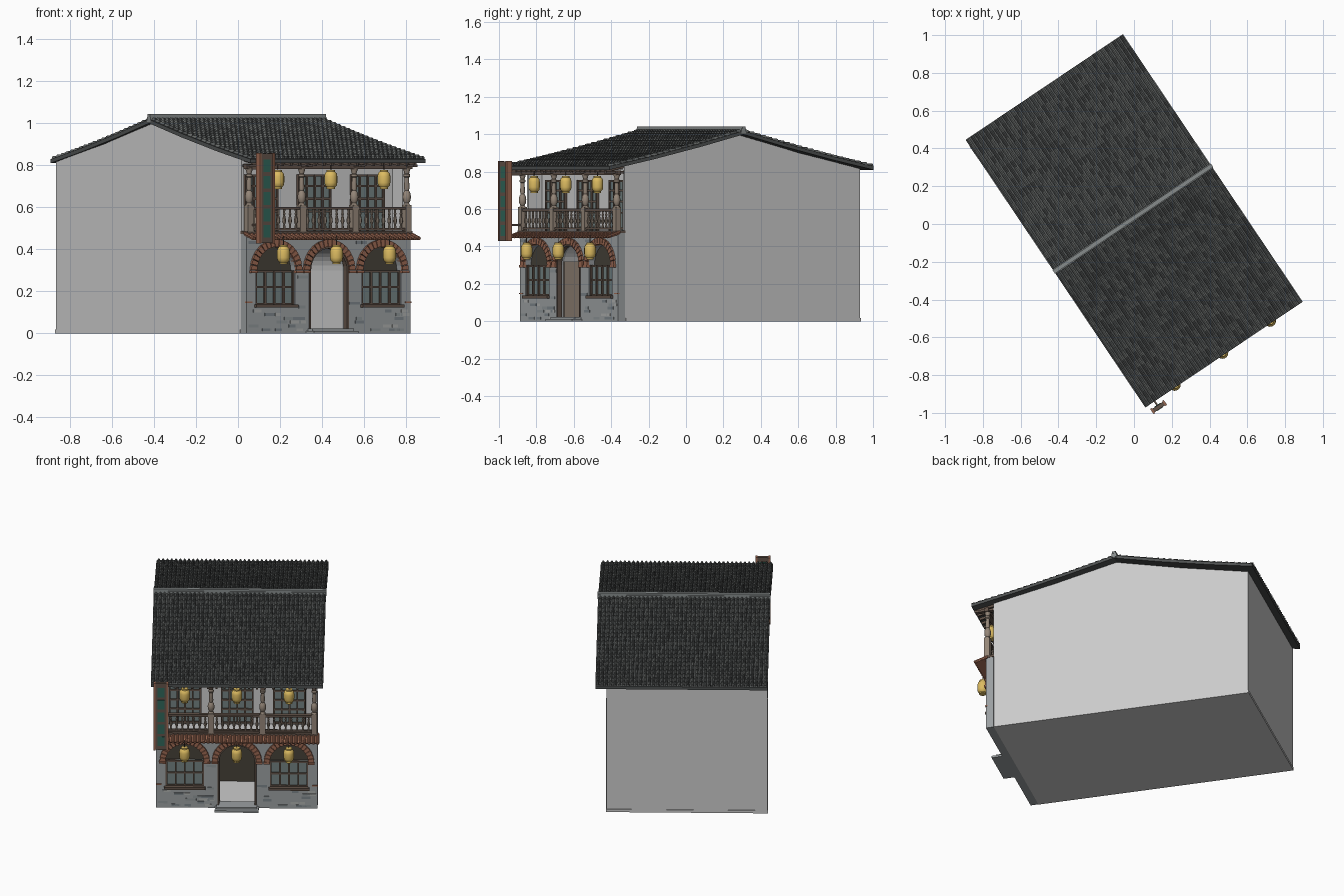
import bpy, bmesh, math, random
from mathutils import Matrix, Vector

if "Cube" in bpy.data.objects:
    bpy.data.objects.remove(bpy.data.objects["Cube"])

random.seed(4)
# The house is built square to its own axes (u along facade, v depth), then turned
TURN = Matrix.Rotation(math.radians(33.9), 4, 'Z')
MID = 0.008                      # facade centre
BAYS = [MID + k * 0.304 for k in (-1, 0, 1)]
POSTS = [MID + k * 0.301 for k in (-1.5, -0.5, 0.5, 1.5)]


def mat(name, r, g, b):
    m = bpy.data.materials.new(name)
    m.diffuse_color = (r, g, b, 1)
    m.use_nodes = True
    m.node_tree.nodes["Principled BSDF"].inputs["Base Color"].default_value = m.diffuse_color
    return m


TILES = [mat("tile_a", .075, .08, .08), mat("tile_b", .11, .12, .12), mat("tile_c", .15, .16, .155)]
RIDGE = mat("ridge_grey", .24, .26, .26)
STONE = mat("stone", .33, .35, .36)
STONES = [mat("stone_dark", .2, .23, .25), mat("stone_mid", .27, .3, .31), mat("stone_pale", .42, .43, .42)]
BRICK = mat("red_brick", .33, .14, .085)
WOOD = mat("dark_wood", .12, .085, .065)
POST = mat("pale_wood", .3, .24, .19)
GLASS = mat("glass", .17, .22, .22)
SHADE = mat("dark_panel", .06, .052, .04)
GOLD = mat("lantern_gold", .72, .5, .12)
GREEN = mat("sign_green", .03, .13, .1)


def finish(bm, name, mats=(), smooth=False):
    bmesh.ops.recalc_face_normals(bm, faces=bm.faces)
    me = bpy.data.meshes.new(name)
    bm.to_mesh(me)
    bm.free()
    ob = bpy.data.objects.new(name, me)
    bpy.context.collection.objects.link(ob)
    for m in (mats if isinstance(mats, (list, tuple)) else [mats]):
        me.materials.append(m)
    ob.matrix_world = TURN
    if smooth:
        bpy.ops.object.select_all(action='DESELECT')
        ob.select_set(True)
        bpy.context.view_layer.objects.active = ob
        bpy.ops.object.shade_smooth_by_angle(angle=math.radians(40))
    return ob


def box(bm, u, v, z, tilt=0, mi=0):
    """Box from (min, max) pairs, optionally tilted about u."""
    c = Vector(((u[0] + u[1]) / 2, (v[0] + v[1]) / 2, (z[0] + z[1]) / 2))
    m = Matrix.Translation(c) @ Matrix.Rotation(tilt, 4, 'X') @ Matrix.Diagonal((u[1] - u[0], v[1] - v[0], z[1] - z[0], 1))
    for vert in bmesh.ops.create_cube(bm, size=1, matrix=m)['verts']:
        for f in vert.link_faces:
            f.material_index = mi


def lathe(bm, u, v, profile, n=10, mi=0):
    rings = [[bm.verts.new((u + r * math.cos(2 * math.pi * k / n), v + r * math.sin(2 * math.pi * k / n), z))
              for k in range(n)] for r, z in profile]
    for a, b in zip(rings, rings[1:]):
        for k in range(n):
            bm.faces.new((a[k], a[(k + 1) % n], b[(k + 1) % n], b[k])).material_index = mi
    bm.faces.new(rings[0]).material_index = mi
    bm.faces.new(rings[-1]).material_index = mi


def prism(bm, lo, hi):
    """Bridge two matching outlines into a closed solid."""
    a, b = [bm.verts.new(p) for p in lo], [bm.verts.new(p) for p in hi]
    bm.faces.new(a)
    bm.faces.new(b)
    for k in range(len(a)):
        j = (k + 1) % len(a)
        bm.faces.new((a[k], a[j], b[j], b[k]))


def arch_bricks(bm, cu, z, r0, r1, v0, v1, n, fill):
    for k in range(n):
        a, b = math.pi * (k + .5 - fill / 2) / n, math.pi * (k + .5 + fill / 2) / n
        q = [(r * math.cos(t), r * math.sin(t)) for r, t in ((r0, a), (r1, a), (r1, b), (r0, b))]
        prism(bm, [(cu + x, v0, z + y) for x, y in q], [(cu + x, v1, z + y) for x, y in q])


def roof_z(v):
    t = (.027 - v) / .867 if v < .027 else (v - .027) / .84
    return 1.015 - .19 * (1.15 * t - .15 * t * t)


def side(v, s, grow=0):          # slightly skewed side walls
    return MID + s * (.469 + grow) - .03 * (v + .757) / 1.58


def walls(name, prof, grow=0, mats=()):
    bm = bmesh.new()
    prism(bm, [(side(v, -1, grow), v, z) for v, z in prof], [(side(v, 1, grow), v, z) for v, z in prof])
    return finish(bm, name, mats)


def cutter(name, bm):
    ob = finish(bm, name)
    ob.hide_render = True
    ob.display_type = 'WIRE'
    return ob


def cut(ob, *cutters):
    for c in cutters:
        m = ob.modifiers.new("cut", 'BOOLEAN')
        m.object, m.operation, m.solver = c, 'DIFFERENCE', 'EXACT'
    bpy.context.view_layer.objects.active = ob
    for m in list(ob.modifiers):
        bpy.ops.object.modifier_apply(modifier=m.name)


def arch_cutter(name, cu, z0, v1):
    bm = bmesh.new()
    q = [(cu + .112, z0), (cu - .112, z0)] + [(cu - .112 * math.cos(math.pi * k / 16), .3 + .112 * math.sin(math.pi * k / 16)) for k in range(17)]
    prism(bm, [(u, -.9, z) for u, z in q], [(u, v1, z) for u, z in q])
    return cutter(name, bm)


# Main body, recessed balcony and doorway
body = walls("house_body", [(-.715, 0), (.822, 0)] + [(v, roof_z(v) - .018) for v in (.822, .42, .027, -.34, -.715)])
walls("plinth", [(-.71, 0), (.825, 0), (.825, .018), (-.71, .018)], .003)
bm = bmesh.new()
box(bm, (-.445, .462), (-.9, -.63), (.48, .808))
balcony_cut = cutter("balcony_cutter", bm)
door_cut = arch_cutter("door_cutter", BAYS[1], .015, -.42)
cut(body, balcony_cut, door_cut)

# Stone ground-floor front
bm = bmesh.new()
box(bm, (MID - .47, MID + .47), (-.76, -.713), (0, .475))
cut(finish(bm, "stone_front", STONE), door_cut, *[arch_cutter("window_cutter", BAYS[k], .135, -.7) for k in (0, 2)])
bm = bmesh.new()
for row in range(24):
    for _ in range(9):
        z, w = .01 + row * .018, random.uniform(.015, .03)
        u = MID + random.uniform(-.438, .438)
        if all(abs(u - c) > .118 + w if z < .3 else math.hypot(max(abs(u - c) - w, 0), z - .3) > .15
               for i, c in enumerate(BAYS) if i == 1 or z > .11):
            box(bm, (u - w, u + w), (-.763, -.755), (z, z + .014), mi=random.randrange(3))
finish(bm, "stone_blocks", STONES)

# Brick arches, imposts and sills
bm = bmesh.new()
for c in BAYS:
    arch_bricks(bm, c, .3, .112, .146, -.773, -.74, 17, .86)
    for s in (-1, 1):
        box(bm, tuple(sorted((c + s * .11, c + s * .149))), (-.776, -.74), (.288, .3))
for p in (MID - .455, MID + .455):
    box(bm, (p - .017, p + .017), (-.764, -.75), (.145, .152))
finish(bm, "brick_arches", BRICK)

# Lower windows with dark lunettes
bm = bmesh.new()
for c in (BAYS[0], BAYS[2]):
    box(bm, (c - .112, c + .112), (-.724, -.716), (.13, .42), mi=2)
    box(bm, (c - .11, c + .11), (-.745, -.74), (.135, .3), mi=1)
    for k in range(5):
        u = c - .106 + k * .053
        box(bm, (u - .005, u + .005), (-.753, -.735), (.135, .3))
    for z in (.14, .22, .295):
        box(bm, (c - .112, c + .112), (-.752, -.736), (z - .005, z + .005))
    box(bm, (c - .12, c + .12), (-.778, -.74), (.122, .137))
finish(bm, "lower_windows", [WOOD, GLASS, SHADE])

# Door frame, open leaf, back panel and steps
c = BAYS[1]
bm = bmesh.new()
arch_bricks(bm, c, .3, .103, .113, -.765, -.735, 16, 1)
for s in (-1, 1):
    box(bm, tuple(sorted((c + s * .103, c + s * .113))), (-.765, -.735), (.015, .3))
box(bm, (c - .112, c + .112), (-.43, -.421), (.015, .411), mi=1)
box(bm, (c - .11, c - .1), (-.72, -.6), (.02, .32), mi=2)
finish(bm, "door_frame", [WOOD, SHADE, POST])
bm = bmesh.new()
box(bm, (c - .128, c + .128), (-.825, -.755), (0, .012))
box(bm, (c - .118, c + .118), (-.8, -.715), (.012, .022))
finish(bm, "door_step", STONE)

# Small red tiled awning between floors
bm = bmesh.new()
box(bm, (MID - .478, MID + .478), (-.825, -.75), (.455, .463), tilt=.3)
for k in range(38):
    m = Matrix.Translation((MID - .473 + k * .946 / 37, -.79, .464)) @ Matrix.Rotation(.3 + math.pi / 2, 4, 'X')
    bmesh.ops.create_cone(bm, cap_ends=True, segments=8, radius1=.0085, radius2=.0085, depth=.085, matrix=m)
finish(bm, "red_awning", BRICK)

# Balcony: floor, rails, balusters, turned posts, top beams
bm = bmesh.new()
box(bm, (MID - .472, MID + .472), (-.772, -.712), (.472, .486))
for z0, z1, d in ((.49, .5, .009), (.588, .602, .013)):
    box(bm, (MID - .455, MID + .455), (-.755 - d, -.755 + d), (z0, z1))
box(bm, (MID - .475, MID + .475), (-.77, -.742), (.782, .806))
for k in range(4):
    p = POSTS[k]
    box(bm, (p - .012, p + .012), (-.83, -.64), (.79, .804))
finish(bm, "balcony_rails", WOOD)
bm = bmesh.new()
for a, b in zip(POSTS, POSTS[1:]):
    for k in range(1, 9):
        lathe(bm, a + (b - a) * k / 9, -.755, [(.006, .5), (.006, .51), (.004, .516), (.0095, .532), (.008, .545),
              (.0042, .562), (.007, .568), (.0045, .575), (.006, .59)], 8)
finish(bm, "balusters", POST, True)
bm = bmesh.new()
for p in POSTS:
    box(bm, (p - .017, p + .017), (-.772, -.738), (.484, .61))
    lathe(bm, p, -.755, [(.016, .61), (.011, .62), (.018, .632), (.02, .65), (.017, .668), (.01, .68), (.013, .69),
          (.011, .74), (.016, .745), (.016, .755), (.011, .76), (.018, .784)], 12)
finish(bm, "balcony_posts", POST, True)

# Tall upper windows on the recessed wall
bm = bmesh.new()
for c in BAYS:
    box(bm, (c - .092, c + .092), (-.638, -.628), (.484, .755), mi=1)
    for k in range(5):
        u = c - .09 + k * .045
        box(bm, (u - .005, u + .005), (-.646, -.63), (.484, .755))
    for z in (.495, .58, .64, .7, .75):
        box(bm, (c - .095, c + .095), (-.645, -.63), (z - .005, z + .005))
finish(bm, "upper_windows", [WOOD, GLASS])

# Hanging lanterns
bm = bmesh.new()
for v, z, top in ((-.828, .33, .462), (-.78, .687, .8)):
    for c in BAYS:
        body_p = [(.02, z + .008), (.028, z + .016), (.031, z + .03), (.031, z + .06), (.028, z + .074), (.02, z + .082)]
        lathe(bm, c, v, body_p, 14)
        for za in (z, z + .08):
            lathe(bm, c, v, [(.02, za), (.02, za + .01)], 14)
        lathe(bm, c, v, [(.002, z + .09), (.002, top)], 6, 1)
finish(bm, "lanterns", [GOLD, WOOD], True)

# Vertical shop sign on brackets, left blank
bm = bmesh.new()
box(bm, (-.472, -.392), (-.888, -.866), (.43, .855))
for u0, u1 in ((-.475, -.465), (-.399, -.389)):
    box(bm, (u0, u1), (-.893, -.861), (.428, .857), mi=2)
for k in range(5):
    for f in ((-.8905, -.887), (-.867, -.8635)):
        box(bm, (-.452, -.412), f, (.455 + k * .078, .515 + k * .078), mi=1)
for z in (.51, .78):
    box(bm, (-.438, -.428), (-.87, -.755), (z, z + .01))
finish(bm, "vertical_sign", [WOOD, GREEN, BRICK])

# Tiled roof: ribbed stepped rows on both slopes
U0, RIBS, ROWS = -.49, 40, 22
SHAPE = (0, 0, .009, .012, .009, 0)
bm = bmesh.new()
for end in (-.84, .867):
    lines = []
    for r in range(ROWS):
        for t, lift in ((r / ROWS, 0), ((r + 1) / ROWS, .006)):
            v = .027 + (end - .027) * t
            lines.append([bm.verts.new((U0 + k * 1. / (RIBS * 6), v, roof_z(v) + lift + SHAPE[k % 6])) for k in range(RIBS * 6 + 1)])
    for i in range(len(lines) - 1):
        tint = [random.randrange(3) if i % 2 == 0 else 0 for _ in range(RIBS)]
        for k in range(RIBS * 6):
            a, b = lines[i], lines[i + 1]
            f = bm.faces.new((a[k], a[k + 1], b[k + 1], b[k]))
            f.material_index = tint[k // 6] if k % 6 else 0
finish(bm, "roof_tiles", TILES)
bm = bmesh.new()
vs = (-.838, -.55, -.25, .027, .3, .6, .865)
q = [(v, roof_z(v) + .003) for v in vs] + [(v, roof_z(v) - .016) for v in reversed(vs)]
prism(bm, [(U0 - .002, v, z) for v, z in q], [(.512, v, z) for v, z in q])
finish(bm, "roof_slab", TILES[0])

# Ridge cap and eave rafters
bm = bmesh.new()
box(bm, (-.492, .514), (.012, .042), (1.005, 1.03))
box(bm, (-.494, .516), (.016, .038), (1.03, 1.042))
finish(bm, "ridge_cap", RIDGE)
bm = bmesh.new()
for k in range(20):
    u = -.45 + k * .9 / 19 + MID
    box(bm, (u - .006, u + .006), (-.832, -.7), (.809, .823), tilt=.19)
finish(bm, "eave_rafters", WOOD)
